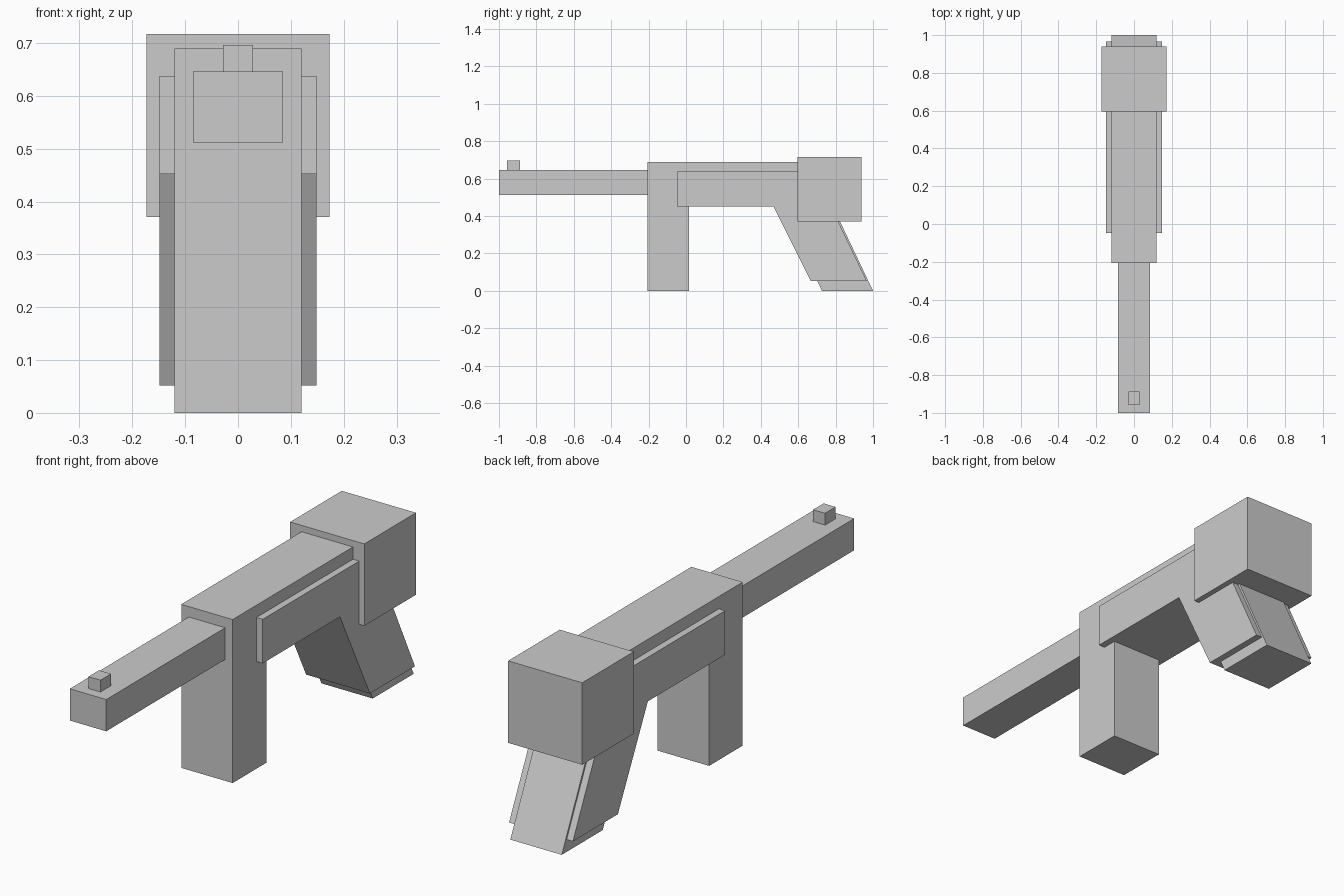
import bpy
import bmesh

cube = bpy.data.objects.get("Cube")
if cube:
    bpy.data.objects.remove(cube, do_unlink=True)

grey = bpy.data.materials.new("plain grey")
grey.use_nodes = True
colour = (0.6, 0.6, 0.6, 1)
grey.diffuse_color = colour
grey.node_tree.nodes["Principled BSDF"].inputs["Base Color"].default_value = colour


def extrude_profile(name, half_width, profile):
    """Make a solid from a side outline of (y, z) points, symmetric in x."""
    bm = bmesh.new()
    face = bm.faces.new([bm.verts.new((-half_width, y, z)) for y, z in profile])
    result = bmesh.ops.extrude_face_region(bm, geom=[face])
    moved = [v for v in result["geom"] if isinstance(v, bmesh.types.BMVert)]
    bmesh.ops.translate(bm, verts=moved, vec=(2 * half_width, 0, 0))
    bmesh.ops.recalc_face_normals(bm, faces=bm.faces)
    mesh = bpy.data.meshes.new(name)
    bm.to_mesh(mesh)
    bm.free()
    mesh.materials.append(grey)
    obj = bpy.data.objects.new(name, mesh)
    bpy.context.collection.objects.link(obj)
    return obj


def block(name, half_width, y0, y1, z0, z1):
    return extrude_profile(name, half_width, [(y0, z0), (y1, z0), (y1, z1), (y0, z1)])


# Barrel with its small sight
block("barrel", 0.085, -1.0, -0.15, 0.512, 0.646)
block("front_sight", 0.028, -0.957, -0.887, 0.64, 0.696)

# Receiver and front post in one outline
extrude_profile("receiver_and_post", 0.12, [
    (-0.207, 0), (0.017, 0), (0.017, 0.47), (0.65, 0.47),
    (0.65, 0.69), (-0.207, 0.69)])

# Wider frame that runs back into the slanted grip
extrude_profile("frame_and_grip", 0.149, [
    (-0.048, 0.452), (0.467, 0.452), (0.667, 0.052), (0.967, 0.052),
    (0.775, 0.452), (0.775, 0.638), (-0.048, 0.638)])

# Slanted insert that shows behind and below the grip
extrude_profile("grip_insert", 0.12, [
    (0.727, 0), (1.0, 0), (0.785, 0.452), (0.512, 0.452)])

# Large block at the back
block("rear_block", 0.173, 0.595, 0.939, 0.371, 0.717)
